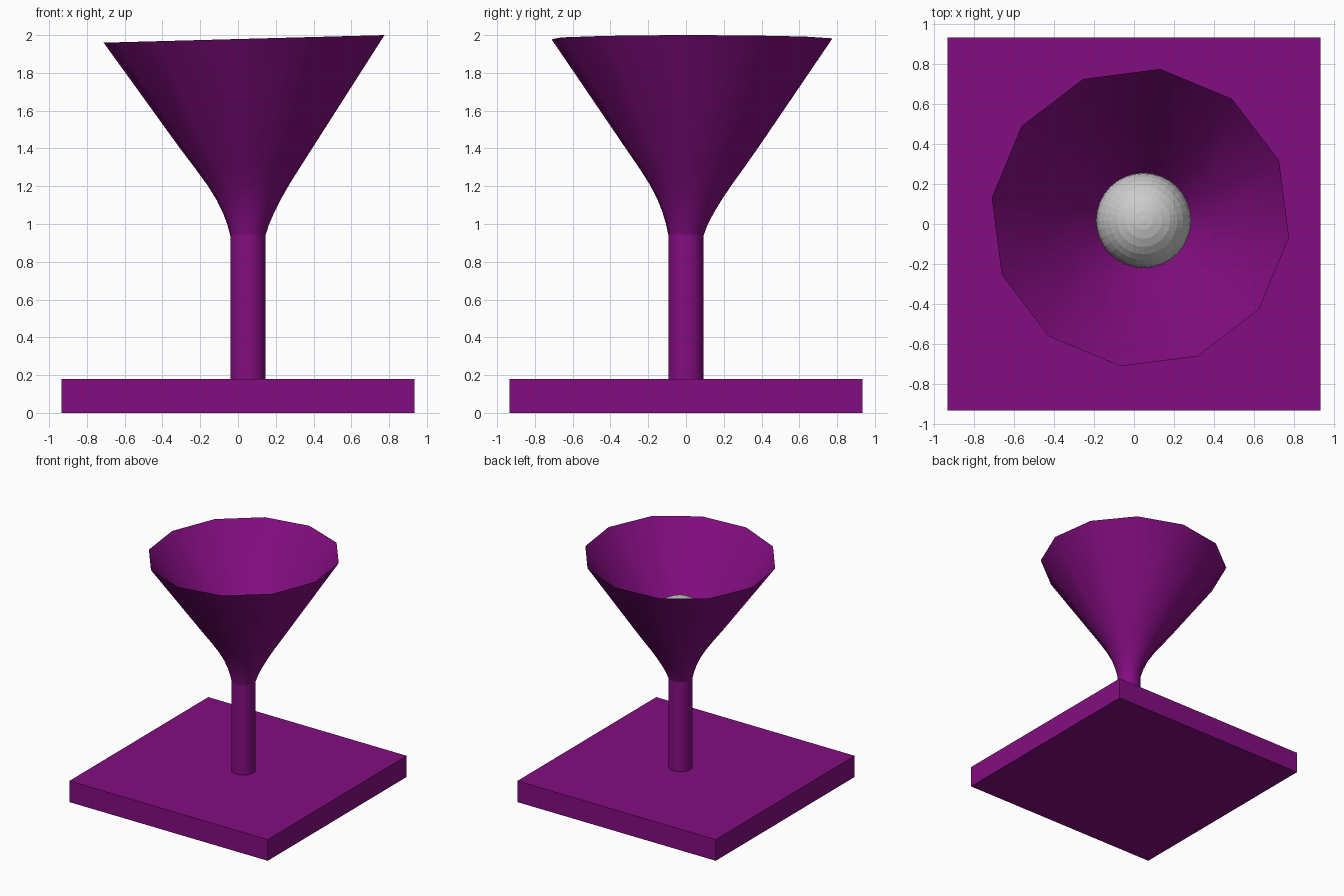
import bpy, bmesh, math

if "Cube" in bpy.data.objects:
    bpy.data.objects.remove(bpy.data.objects["Cube"])

purple = bpy.data.materials.new("purple")
purple.diffuse_color = (0.23, 0.004, 0.22, 1)
purple.use_nodes = True
purple.node_tree.nodes["Principled BSDF"].inputs["Base Color"].default_value = purple.diffuse_color


def finish(obj, name, mat=None, smooth=False):
    obj.name = name
    if mat:
        obj.data.materials.append(mat)
    for p in obj.data.polygons:
        p.use_smooth = smooth
    return obj


# Square base slab
bpy.ops.mesh.primitive_cube_add(size=1, location=(0, 0, 0.09))
base = bpy.context.object
base.scale = (1.868, 1.868, 0.18)
finish(base, "base", purple)

# Round stem
bpy.ops.mesh.primitive_cylinder_add(vertices=32, radius=0.093, depth=0.80,
                                    location=(0.052, 0, 0.55))
stem = finish(bpy.context.object, "stem", purple)
bpy.ops.object.shade_smooth_by_angle(angle=math.radians(40))

# Open, thin twelve-sided bowl: rings of (height, radius, centre x, centre y, tilt)
rings = [(0.94, 0.094, 0.052, 0.0, 0.0),
         (1.00, 0.112, 0.054, 0.005, 0.002),
         (1.06, 0.137, 0.056, 0.012, 0.006),
         (1.13, 0.172, 0.057, 0.02, 0.012),
         (1.21, 0.220, 0.056, 0.026, 0.018),
         (1.30, 0.282, 0.053, 0.03, 0.022),
         (1.42, 0.366, 0.048, 0.031, 0.025),
         (1.98, 0.750, 0.032, 0.032, 0.027)]
SIDES, TWIST = 12, math.radians(22.4)
bm = bmesh.new()
loops = []
for z, r, cx, cy, tilt in rings:
    loop = []
    for i in range(SIDES):
        a = TWIST + 2 * math.pi * i / SIDES
        dx, dy = r * math.cos(a), r * math.sin(a)
        loop.append(bm.verts.new((cx + dx, cy + dy, z + tilt * dx)))
    loops.append(loop)
for low, high in zip(loops, loops[1:]):
    for i in range(SIDES):
        j = (i + 1) % SIDES
        bm.faces.new((low[i], low[j], high[j], high[i]))
mesh = bpy.data.meshes.new("bowl")
bm.to_mesh(mesh)
bm.free()
bowl = bpy.data.objects.new("bowl", mesh)
bpy.context.collection.objects.link(bowl)
finish(bowl, "bowl", purple, smooth=True)

# Faceted grey ball floating in the bowl
bpy.ops.mesh.primitive_uv_sphere_add(segments=32, ring_count=16, radius=0.238,
                                     location=(0.048, 0.018, 1.39))
finish(bpy.context.object, "ball")
